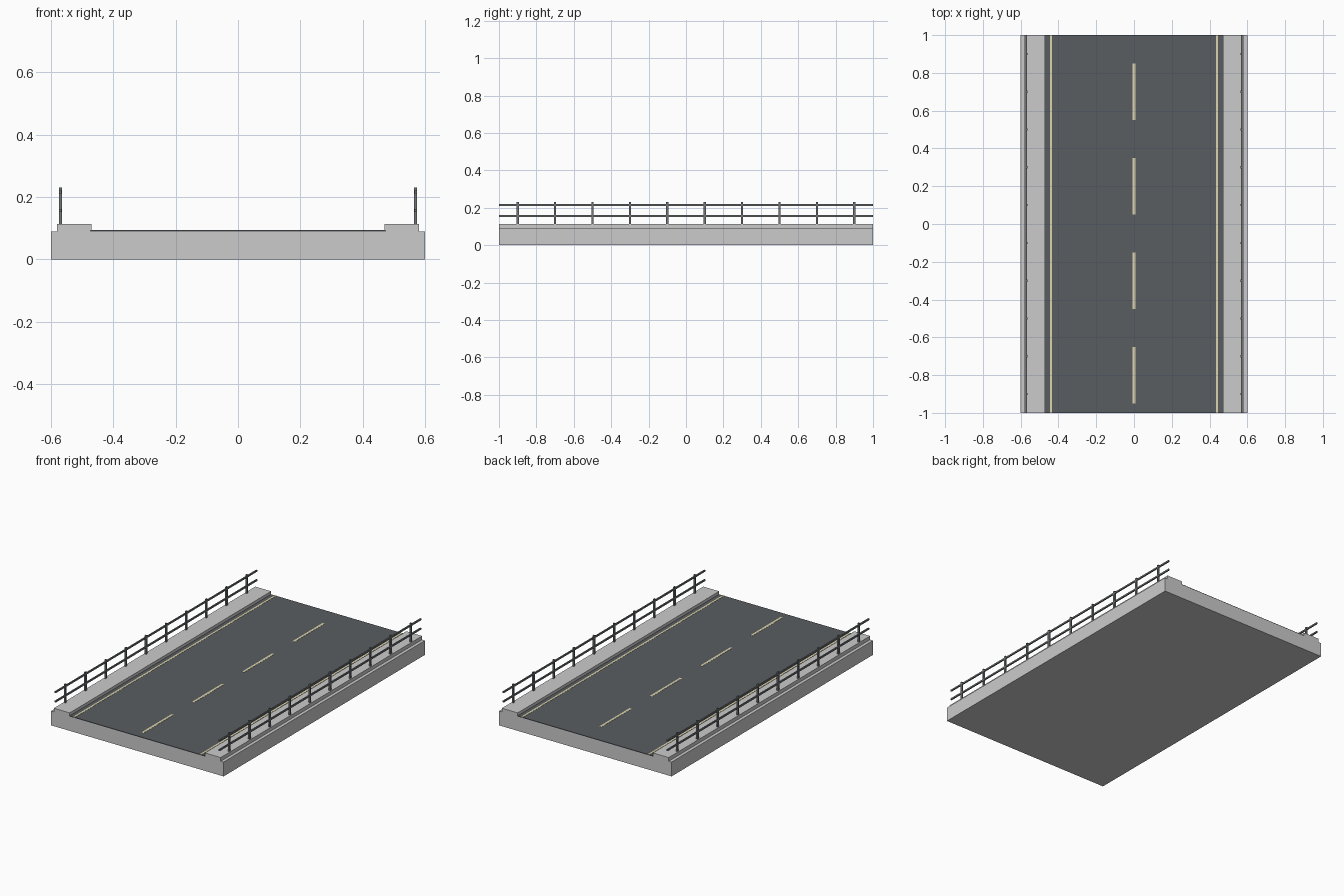
import bpy, bmesh
from mathutils import Matrix, Vector

if "Cube" in bpy.data.objects:
    bpy.data.objects.remove(bpy.data.objects["Cube"])


def material(name, rgb):
    m = bpy.data.materials.new(name)
    m.diffuse_color = (*rgb, 1)
    m.use_nodes = True
    m.node_tree.nodes["Principled BSDF"].inputs["Base Color"].default_value = m.diffuse_color
    return m


def boxes(name, items, mat=None):
    """One object made of boxes, each given as (x0, x1, y0, y1, z0, z1)."""
    bm = bmesh.new()
    for x0, x1, y0, y1, z0, z1 in items:
        centre = Vector(((x0 + x1) / 2, (y0 + y1) / 2, (z0 + z1) / 2))
        size = Matrix.Diagonal((x1 - x0, y1 - y0, z1 - z0, 1))
        bmesh.ops.create_cube(bm, size=1, matrix=Matrix.Translation(centre) @ size)
    mesh = bpy.data.meshes.new(name)
    bm.to_mesh(mesh)
    bm.free()
    obj = bpy.data.objects.new(name, mesh)
    bpy.context.collection.objects.link(obj)
    if mat:
        mesh.materials.append(mat)
    return obj


def mirror_x(obj):
    obj.modifiers.new("mirror", 'MIRROR').use_axis[0] = True


asphalt = material("asphalt", (0.10, 0.11, 0.12))
paint = material("road_paint", (0.72, 0.66, 0.42))
steel = material("steel", (0.17, 0.18, 0.19))

L = 1.0            # half length
DECK, ROAD, KERB, POST_TOP = 0.09, 0.094, 0.113, 0.23
RAIL_X = 0.57

# concrete deck slab and asphalt layer
boxes("deck", [(-0.6, 0.6, -L, L, 0, DECK)])
boxes("road_surface", [(-0.475, 0.475, -L, L, DECK - 0.002, ROAD)], asphalt)

# raised walkways
mirror_x(boxes("walkway", [(0.47, 0.58, -L, L, DECK - 0.005, KERB)]))

# painted edge lines and centre dashes
mirror_x(boxes("edge_line", [(0.434, 0.446, -L, L, ROAD - 0.002, ROAD + 0.001)], paint))
boxes("centre_dashes",
      [(-0.0075, 0.0075, y - 0.15, y + 0.15, ROAD - 0.002, ROAD + 0.001)
       for y in (-0.8, -0.3, 0.2, 0.7)], paint)

# railing posts and horizontal rails
mirror_x(boxes("railing_posts",
               [(RAIL_X - 0.005, RAIL_X + 0.005, y - 0.006, y + 0.006, KERB - 0.003, POST_TOP)
                for y in (-0.9 + 0.2 * i for i in range(10))], steel))
mirror_x(boxes("railing_rails",
               [(RAIL_X - 0.004, RAIL_X + 0.004, -L, L, z - 0.005, z + 0.005)
                for z in (0.157, 0.216)], steel))
